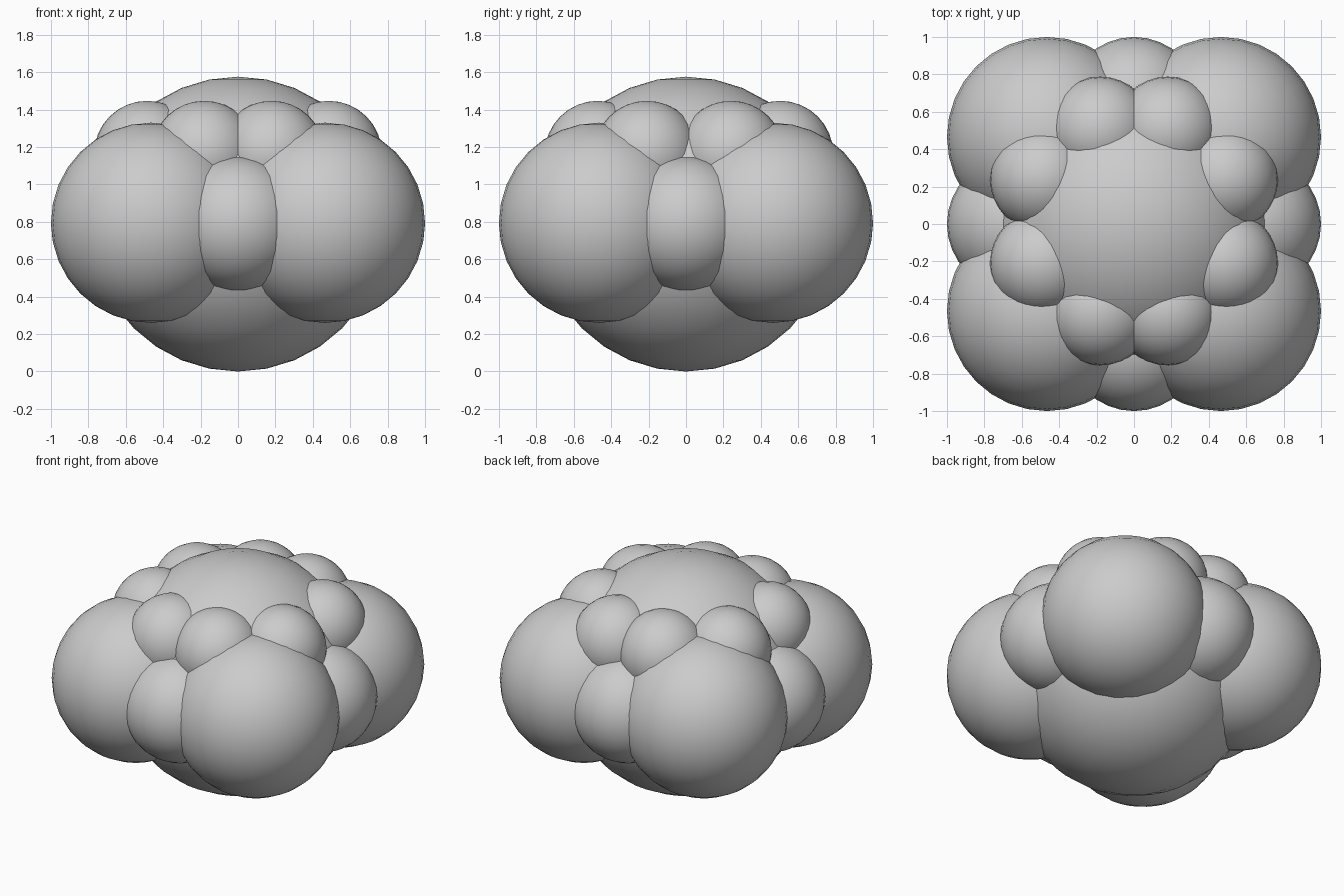
import bpy

if "Cube" in bpy.data.objects:
    bpy.data.objects.remove(bpy.data.objects["Cube"])


def ball(name, radius, x, y, z):
    bpy.ops.mesh.primitive_uv_sphere_add(segments=32, ring_count=16,
                                         radius=radius, location=(x, y, z))
    ob = bpy.context.object
    ob.name = name
    bpy.ops.object.shade_smooth()
    return ob


MID = 0.79
SIGNS = (-1, 1)

# big core
ball("core", 0.788, 0, 0, 0.788)

# four large corner lobes
for sx in SIGNS:
    for sy in SIGNS:
        ball("corner_lobe", 0.535, 0.465 * sx, 0.465 * sy, 0.795)

# four smaller lobes filling the gaps between the corners
for s in SIGNS:
    ball("side_lobe", 0.36, 0.64 * s, 0, MID)
    ball("end_lobe", 0.36, 0, 0.64 * s, MID)

# crown of eight small lobes around the top, set slightly back
BACK = 0.016
for sx in SIGNS:
    for sy in SIGNS:
        ball("crown_lobe_end", 0.285, 0.18 * sx, BACK + 0.487 * sy, 1.162)
        ball("crown_lobe_side", 0.285, 0.485 * sx, BACK + 0.225 * sy, 1.162)
